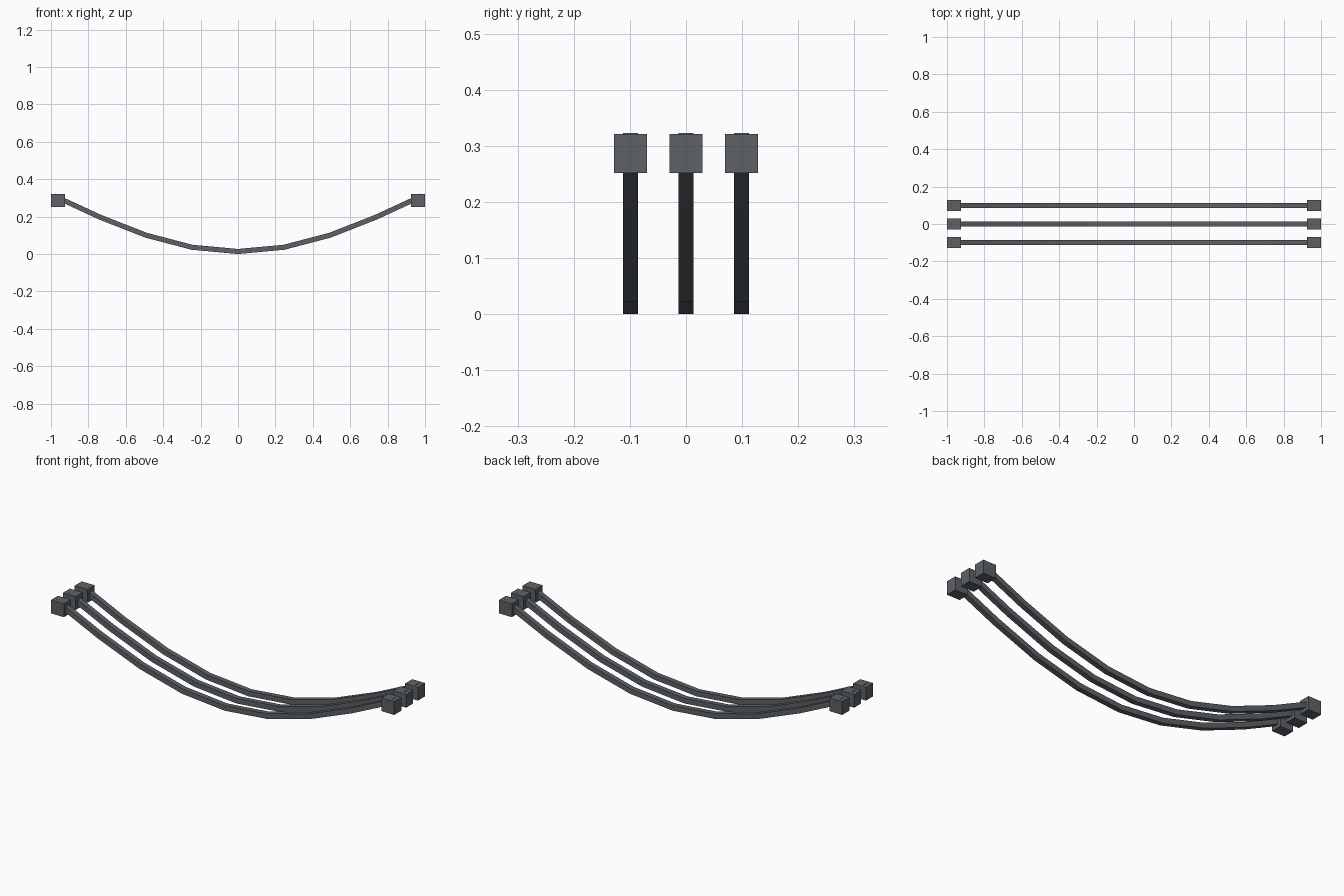
import bpy
import bmesh
from math import cos, pi
from mathutils import Vector, Matrix

cube = bpy.data.objects.get("Cube")
if cube:
    bpy.data.objects.remove(cube, do_unlink=True)

HALF = 0.0135      # half thickness of a cable
SPAN = 0.983       # cable end in x
SAG = 0.297        # height difference from middle to ends
SEGMENTS = 8

slate = bpy.data.materials.new("slate grey")
slate.use_nodes = True
colour = (0.11, 0.12, 0.135, 1)
slate.diffuse_color = colour
slate.node_tree.nodes["Principled BSDF"].inputs["Base Color"].default_value = colour


def finish(bm, name):
    bmesh.ops.recalc_face_normals(bm, faces=bm.faces)
    mesh = bpy.data.meshes.new(name)
    bm.to_mesh(mesh)
    bm.free()
    mesh.materials.append(slate)
    obj = bpy.data.objects.new(name, mesh)
    bpy.context.collection.objects.link(obj)


def hanging_path():
    steps = [2 * i / SEGMENTS - 1 for i in range(SEGMENTS + 1)]
    return [Vector((SPAN * t, 0, HALF + SAG * (1 - cos(t * pi / 2)))) for t in steps]


def cable(name, y):
    # Square section swept along the sagging path with mitred joints
    bm = bmesh.new()
    path = hanging_path()
    rings = []
    for i, p in enumerate(path):
        before = (p - path[max(i - 1, 0)]).normalized()
        after = (path[min(i + 1, SEGMENTS)] - p).normalized()
        tangent = (before + after).normalized()
        normal = Vector((-tangent.z, 0, tangent.x))
        normal *= HALF / max(before.dot(tangent), after.dot(tangent))
        side = Vector((0, HALF, 0))
        centre = p + Vector((0, y, 0))
        rings.append([bm.verts.new(centre + a * side + b * normal)
                      for a, b in ((-1, -1), (1, -1), (1, 1), (-1, 1))])
    for r, s in zip(rings, rings[1:]):
        for k in range(4):
            n = (k + 1) % 4
            bm.faces.new((r[k], r[n], s[n], s[k]))
    bm.faces.new(rings[0])
    bm.faces.new(rings[-1])
    finish(bm, name)


def end_block(name, x, y):
    bm = bmesh.new()
    size = Matrix.Diagonal((0.075, 0.059, 0.07, 1))
    bmesh.ops.create_cube(bm, size=1, matrix=Matrix.Translation((x, y, 0.286)) @ size)
    finish(bm, name)


# Three parallel cables, each with a block at both ends
for row, y in (("front", -0.099), ("middle", 0), ("back", 0.099)):
    cable(row + "_cable", y)
    for side, sign in (("left", 1), ("right", -1)):
        end_block(f"{row}_{side}_end_block", sign * 0.9625, y)
